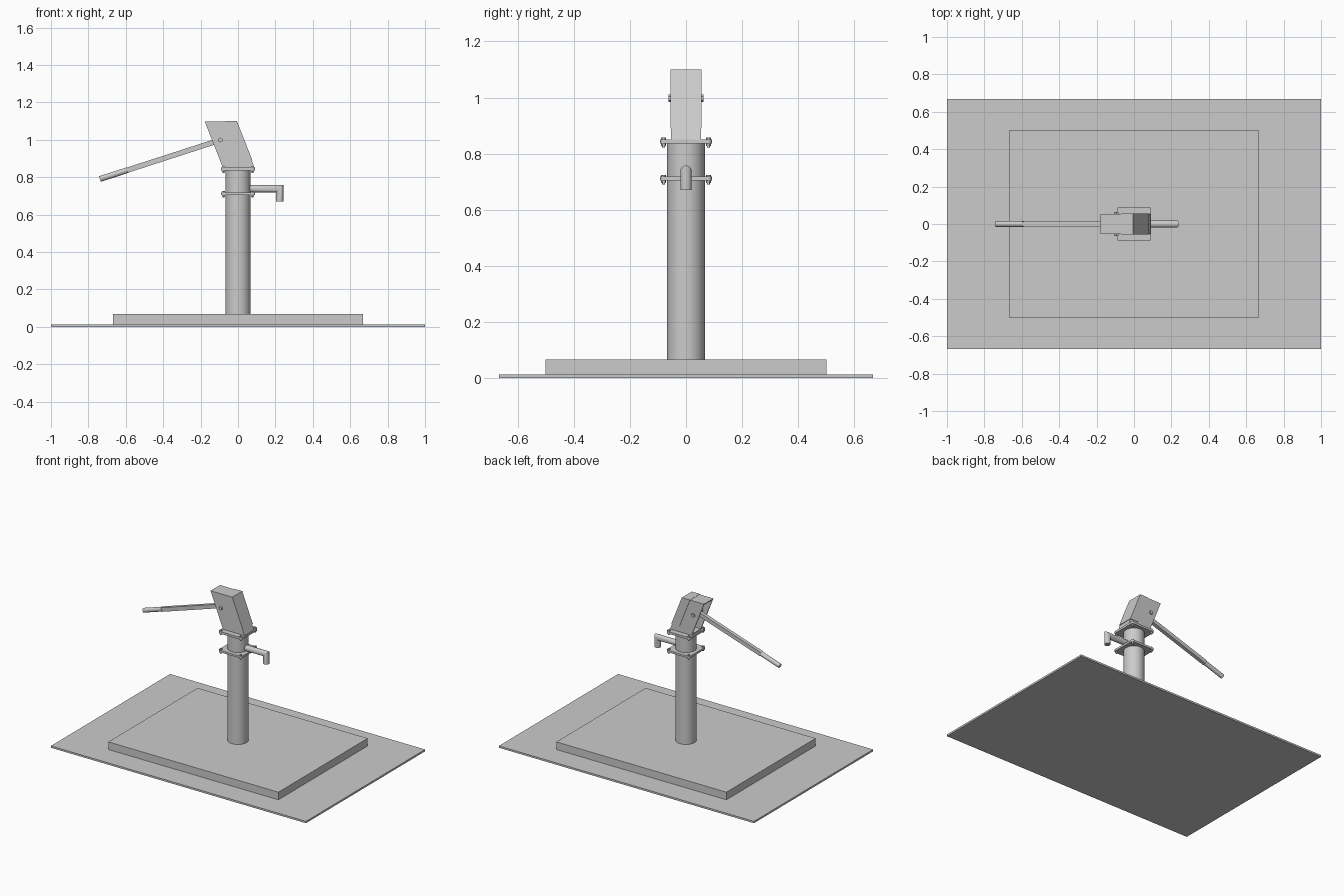
import bpy, bmesh, math
from mathutils import Vector

if "Cube" in bpy.data.objects:
    bpy.data.objects.remove(bpy.data.objects["Cube"])


def box(name, lo, hi, bevel=0):
    lo, hi = Vector(lo), Vector(hi)
    bpy.ops.mesh.primitive_cube_add(size=1, location=(lo + hi) / 2)
    ob = bpy.context.object
    ob.name = name
    ob.scale = hi - lo
    bpy.ops.object.transform_apply(location=False, rotation=False, scale=True)
    if bevel:
        bm = bmesh.new()
        bm.from_mesh(ob.data)
        edges = [e for e in bm.edges if abs(e.verts[0].co.z - e.verts[1].co.z) > 1e-4]
        bmesh.ops.bevel(bm, geom=edges, offset=bevel, segments=4, profile=0.5, affect='EDGES')
        bm.to_mesh(ob.data)
        bm.free()
    return ob


def rod(name, a, b, r, sides=32):
    a, b = Vector(a), Vector(b)
    bpy.ops.mesh.primitive_cylinder_add(vertices=sides, radius=r, depth=(b - a).length,
                                        location=(a + b) / 2)
    ob = bpy.context.object
    ob.name = name
    ob.rotation_euler = (b - a).to_track_quat('Z', 'Y').to_euler()
    if sides > 8:
        bpy.ops.object.shade_smooth_by_angle(angle=math.radians(40))
    return ob


def prism(name, profile, half):
    """Extrude an x-z profile symmetrically along y."""
    bm = bmesh.new()
    f = bm.faces.new([bm.verts.new((x, -half, z)) for x, z in profile])
    ext = bmesh.ops.extrude_face_region(bm, geom=[f])
    moved = [v for v in ext['geom'] if isinstance(v, bmesh.types.BMVert)]
    bmesh.ops.translate(bm, verts=moved, vec=(0, 2 * half, 0))
    bmesh.ops.recalc_face_normals(bm, faces=bm.faces[:])
    me = bpy.data.meshes.new(name)
    bm.to_mesh(me)
    bm.free()
    ob = bpy.data.objects.new(name, me)
    bpy.context.collection.objects.link(ob)
    return ob


def hollow(ob, cutter):
    cutter.hide_render = True
    cutter.hide_set(True)
    m = ob.modifiers.new("hollow", 'BOOLEAN')
    m.operation = 'DIFFERENCE'
    m.solver = 'EXACT'
    m.object = cutter
    bpy.context.view_layer.objects.active = ob
    bpy.ops.object.modifier_apply(modifier=m.name)
    bpy.data.objects.remove(cutter)


# Ground slab and plinth
box("ground_slab", (-1, -0.667, 0), (1, 0.667, 0.013))
box("plinth", (-0.667, -0.5, 0.013), (0.667, 0.5, 0.067))

# Column
rod("column", (0, 0, 0.06), (0, 0, 0.84), 0.067, 48)

# Flanges with corner bolts
for label, z0, z1 in (("lower", 0.704, 0.718), ("upper", 0.836, 0.851)):
    box(label + "_flange", (-0.092, -0.092, z0), (0.092, 0.092, z1), 0.014)
    for sx in (-1, 1):
        for sy in (-1, 1):
            x, y = sx * 0.078, sy * 0.08
            rod(label + "_bolt_head", (x, y, z1), (x, y, z1 + 0.007), 0.009, 6)
            rod(label + "_bolt_nut", (x, y, z0 - 0.008), (x, y, z0), 0.009, 6)
            rod(label + "_bolt_shank", (x, y, z0 - 0.014), (x, y, z1), 0.005, 12)

# Slanted pump head, open at the back for the handle
head = prism("pump_head", [(-0.178, 1.098), (-0.009, 1.098), (0.088, 0.851), (-0.081, 0.851)], 0.053)
hollow(head, prism("head_cavity", [(-0.3, 1.09), (-0.02, 1.09), (0.07, 0.86), (-0.3, 0.86)], 0.046))

# Thin cover wrapped around the outlet side of the head
prism("head_cover", [(-0.07, 1.1), (-0.006, 1.1), (0.077, 0.89), (0.013, 0.89)], 0.056)

# Pivot bolt
pivot = Vector((-0.095, 0, 0.998))
rod("pivot_pin", pivot + Vector((0, -0.06, 0)), pivot + Vector((0, 0.06, 0)), 0.008, 16)
for s in (-1, 1):
    rod("pivot_nut", pivot + Vector((0, s * 0.052, 0)), pivot + Vector((0, s * 0.063, 0)), 0.013, 6)

# Handle bar and round grip
tip = Vector((-0.738, 0, 0.79))
d = (tip - pivot).normalized()
n = Vector((-d.z, 0, d.x)) * 0.014
a, b = pivot - d * 0.04, tip - d * 0.155
prism("handle_bar", [((p + s * n).x, (p + s * n).z) for p, s in ((a, 1), (b, 1), (b, -1), (a, -1))], 0.013)
rod("handle_grip", b, tip, 0.0155, 24)

# Spout: one ring swept round a mitred corner
bm = bmesh.new()
r, sides, xc, zc = 0.02, 32, 0.222, 0.738
rings = []
for i in range(3):
    ring = []
    for k in range(sides):
        t = 2 * math.pi * k / sides
        u, v = r * math.cos(t), r * math.sin(t)
        x = 0.05 if i == 0 else xc + v
        z = 0.67 if i == 2 else zc + v
        ring.append(bm.verts.new((x, u, z)))
    rings.append(ring)
for p, q in zip(rings, rings[1:]):
    for k in range(sides):
        j = (k + 1) % sides
        bm.faces.new((p[k], p[j], q[j], q[k]))
bm.faces.new(rings[0])
bm.faces.new(rings[2])
bmesh.ops.recalc_face_normals(bm, faces=bm.faces[:])
me = bpy.data.meshes.new("spout")
bm.to_mesh(me)
bm.free()
spout = bpy.data.objects.new("spout", me)
bpy.context.collection.objects.link(spout)
bpy.ops.object.select_all(action='DESELECT')
spout.select_set(True)
bpy.context.view_layer.objects.active = spout
bpy.ops.object.shade_smooth_by_angle(angle=math.radians(40))
